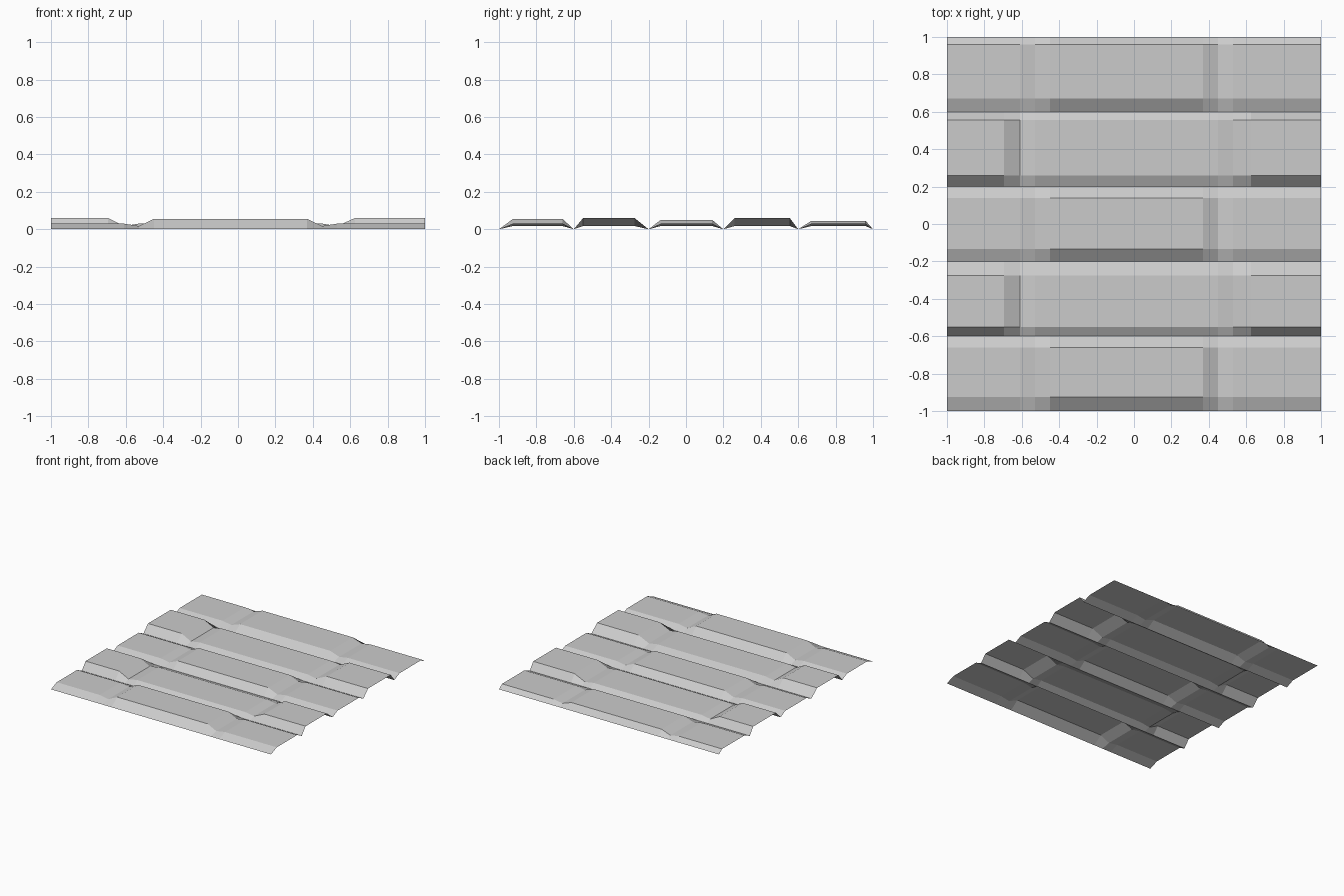
import bpy, bmesh

if "Cube" in bpy.data.objects:
    bpy.data.objects.remove(bpy.data.objects["Cube"])

# Columns where board heights change along x
XS = [-1, -0.695, -0.61, -0.53, -0.45, 0.37, 0.45, 0.53, 0.625, 1]
GAP, LOW = 0.017, 0.03


def heights(kind, top):
    """Board heights per column: raised middle board or raised end boards."""
    if kind == "middle":
        return [LOW, LOW, LOW, GAP, top, top, GAP, LOW, LOW, LOW]
    return [top, top, GAP, LOW, LOW, LOW, LOW, GAP, top, top]


def board_row(name, y0, a, b, y1, zs):
    """Open strip of boards with bevelled long edges falling to z = 0."""
    bm = bmesh.new()
    cols = [[bm.verts.new((x, y, h)) for y, h in ((y0, 0), (a, z), (b, z), (y1, 0))]
            for x, z in zip(XS, zs)]
    for p, q in zip(cols, cols[1:]):
        for i in range(3):
            bm.faces.new((p[i], q[i], q[i + 1], p[i + 1]))
    mesh = bpy.data.meshes.new(name)
    bm.to_mesh(mesh)
    bm.free()
    bpy.context.collection.objects.link(bpy.data.objects.new(name, mesh))


# Five staggered rows: plateau start, plateau end, raised part, raised height
ROWS = [(-0.925, -0.66, "middle", 0.055),
        (-0.55, -0.275, "ends", 0.06),
        (-0.135, 0.14, "middle", 0.05),
        (0.26, 0.555, "ends", 0.06),
        (0.67, 0.96, "middle", 0.045)]
for n, (a, b, kind, top) in enumerate(ROWS):
    y0 = -1 + 0.4 * n
    board_row(f"board_row_{n + 1}", y0, a, b, y0 + 0.4, heights(kind, top))
